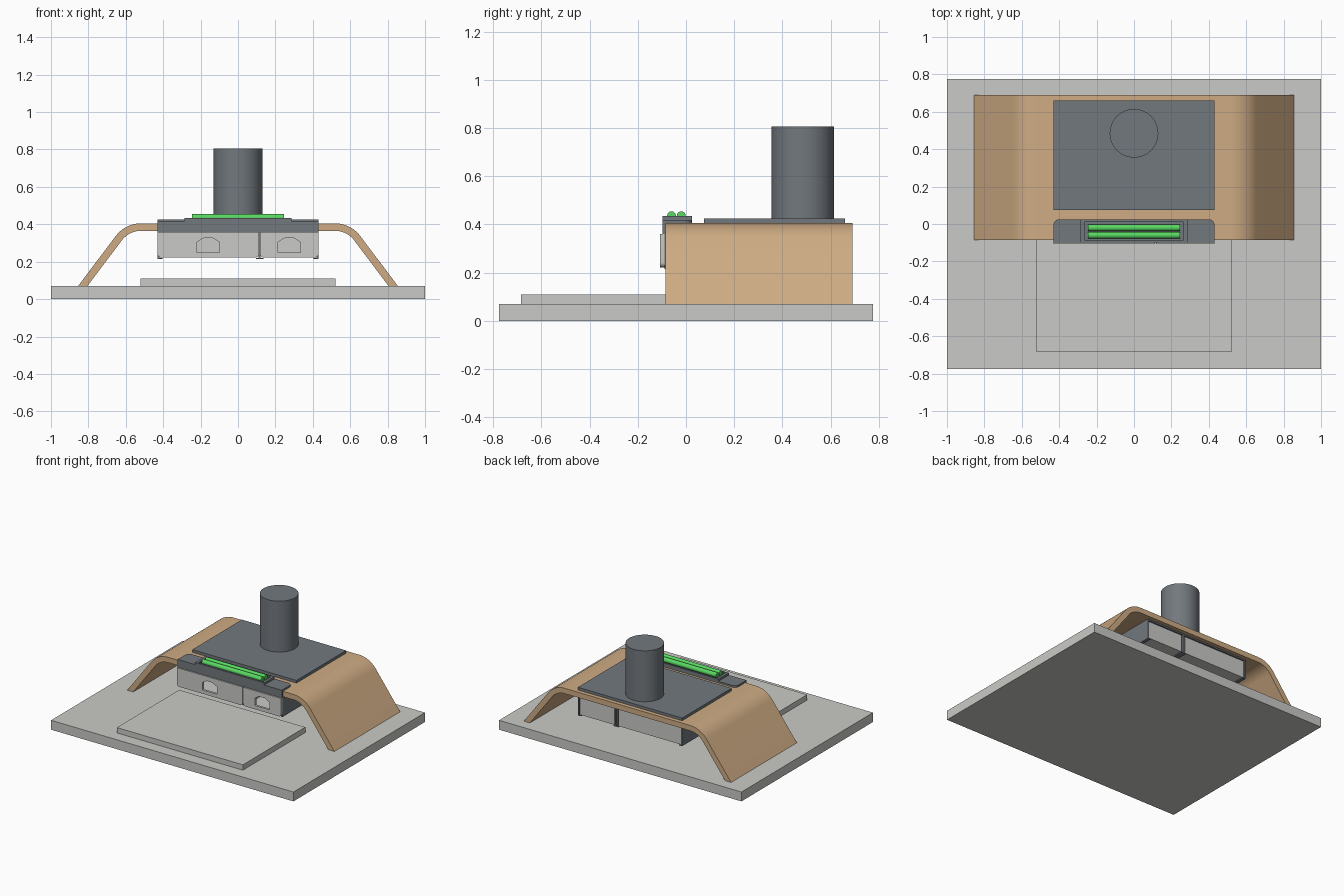
import bpy
from math import radians, sin, cos, tan, pi

if "Cube" in bpy.data.objects:
    bpy.data.objects.remove(bpy.data.objects["Cube"], do_unlink=True)


def material(name, rgb):
    m = bpy.data.materials.new(name)
    m.use_nodes = True
    m.diffuse_color = (*rgb, 1)
    m.node_tree.nodes["Principled BSDF"].inputs["Base Color"].default_value = (*rgb, 1)
    return m


GREY = material("light grey", (0.59, 0.59, 0.57))
WOOD = material("plywood tan", (0.62, 0.41, 0.23))
DARK = material("slate grey", (0.17, 0.19, 0.21))
GREEN = material("pen green", (0.10, 0.68, 0.12))


def select(ob):
    bpy.ops.object.select_all(action='DESELECT')
    ob.select_set(True)
    bpy.context.view_layer.objects.active = ob


def box(name, x, y, z, mat):
    """Box from (min, max) pairs."""
    bpy.ops.mesh.primitive_cube_add(size=1)
    ob = bpy.context.object
    ob.name = name
    ob.location = [(a + b) / 2 for a, b in (x, y, z)]
    ob.scale = [b - a for a, b in (x, y, z)]
    bpy.ops.object.transform_apply(location=True, rotation=False, scale=True)
    ob.data.materials.append(mat)
    return ob


def cylinder(name, r, length, loc, mat, rot=(0, 0, 0)):
    bpy.ops.mesh.primitive_cylinder_add(vertices=48, radius=r, depth=length,
                                        location=loc, rotation=rot)
    ob = bpy.context.object
    ob.name = name
    ob.data.materials.append(mat)
    bpy.ops.object.shade_smooth_by_angle(angle=radians(30))
    return ob


def slab(name, outlines, low, high, mat, upright=False):
    """Extruded outline, further outlines being holes; upright runs it along y."""
    cu = bpy.data.curves.new(name, 'CURVE')
    cu.dimensions = '2D'
    cu.fill_mode = 'BOTH'
    cu.extrude = (high - low) / 2
    for pts in outlines:
        sp = cu.splines.new('POLY')
        sp.points.add(len(pts) - 1)
        for p, (u, v) in zip(sp.points, pts):
            p.co = (u, v, 0, 1)
        sp.use_cyclic_u = True
    cu.materials.append(mat)
    ob = bpy.data.objects.new(name, cu)
    bpy.context.collection.objects.link(ob)
    mid = (low + high) / 2
    ob.location = (0, mid, 0) if upright else (0, 0, mid)
    ob.rotation_euler = (pi / 2, 0, 0) if upright else (0, 0, 0)
    select(ob)
    bpy.ops.object.convert(target='MESH')
    ob = bpy.context.object
    bpy.ops.object.shade_smooth_by_angle(angle=radians(30))
    return ob


def arc(cx, cy, r, start, end, n=8):
    return [(cx + r * cos(radians(start + (end - start) * i / n)),
             cy + r * sin(radians(start + (end - start) * i / n))) for i in range(n + 1)]


def rect(x0, x1, y0, y1):
    return [(x0, y0), (x1, y0), (x1, y1), (x0, y1)]


# Desk top and the pad lying on it
box("desk_top", (-1, 1), (-0.775, 0.775), (0, 0.07), GREY)
box("desk_pad", (-0.52, 0.52), (-0.685, 0.05), (0.07, 0.11), GREY)

# Bent shelf: sloping legs, rounded bends, flat top
slope, bend, thick = 53, 0.17, 0.04
top, foot = 0.405, 0.07
corner = 0.855 - (top - foot) / tan(radians(slope))
cx, cz = corner - bend * tan(radians(slope / 2)), top - bend
inner_foot = 0.855 - thick / sin(radians(slope))
outer = [(0.855, foot)] + arc(cx, cz, bend, 90 - slope, 90, 14)
inner = arc(cx, cz, bend - thick, 90, 90 - slope, 14) + [(inner_foot, foot)]
outline = outer + [(-x, z) for x, z in outer[::-1]]
outline += [(-x, z) for x, z in inner[::-1]] + inner
slab("bent_shelf", [outline], -0.085, 0.69, WOOD, upright=True)

# Stand foot plate and column
box("stand_plate", (-0.43, 0.43), (0.075, 0.66), (top, 0.425), DARK)
cylinder("stand_column", 0.13, 0.38, (0, 0.485, 0.615), DARK)

# Pen tray hooked over the front edge
tray = [(-0.43, -0.098), (0.43, -0.098)]
tray += arc(0.40, -0.005, 0.03, 0, 90) + arc(-0.40, -0.005, 0.03, 90, 180)
slab("tray_plate", [tray], top, 0.418, DARK)
slab("tray_rim", [rect(-0.285, 0.285, -0.098, 0.025), rect(-0.265, 0.265, -0.085, 0.012)],
     0.418, 0.434, DARK)
box("tray_fascia", (-0.43, 0.43), (-0.098, -0.085), (0.36, top), DARK)
for i, y in enumerate((-0.06, -0.02)):
    cylinder(f"pen_{i + 1}", 0.018, 0.49, (0, y, 0.436), GREEN, (0, pi / 2, 0))

# Drawer housing: roof, side walls, divider and the rails under them
back = 0.66
box("housing_roof", (-0.43, 0.43), (-0.085, back), (0.355, 0.365), DARK)
for name, x in (("right", -0.425), ("divider", 0.115), ("left", 0.425)):
    box(f"housing_wall_{name}", (x - 0.005, x + 0.005), (-0.09, back), (0.215, 0.36), DARK)
    lip = (max(x - 0.02, -0.43), min(x + 0.02, 0.43))
    box(f"housing_rail_{name}", lip, (-0.085, back), (0.215, 0.221), DARK)

# Two open drawers with cut-out grips
for name, x0, x1 in (("wide", -0.43, 0.112), ("narrow", 0.118, 0.43)):
    m, r = (x0 + x1) / 2, 0.02
    front = arc(x0 + r, 0.222 + r, r, 180, 270) + arc(x1 - r, 0.222 + r, r, 270, 360)
    front += [(x1, 0.36), (x0, 0.36)]
    grip = [(m - 0.06, 0.25), (m + 0.06, 0.25), (m + 0.06, 0.305),
            (m + 0.025, 0.326), (m - 0.025, 0.326), (m - 0.06, 0.305)]
    slab(f"{name}_drawer_front", [front, grip], -0.107, -0.09, GREY, upright=True)
    a, b = x0 + 0.012, x1 - 0.012
    box(f"{name}_drawer_floor", (a, b), (-0.09, back - 0.005), (0.222, 0.232), GREY)
    box(f"{name}_drawer_back", (a, b), (back - 0.015, back - 0.005), (0.232, 0.35), GREY)
    for side, x in (("right", a), ("left", b - 0.01)):
        box(f"{name}_drawer_{side}_side", (x, x + 0.01), (-0.09, back - 0.015),
            (0.232, 0.35), GREY)
